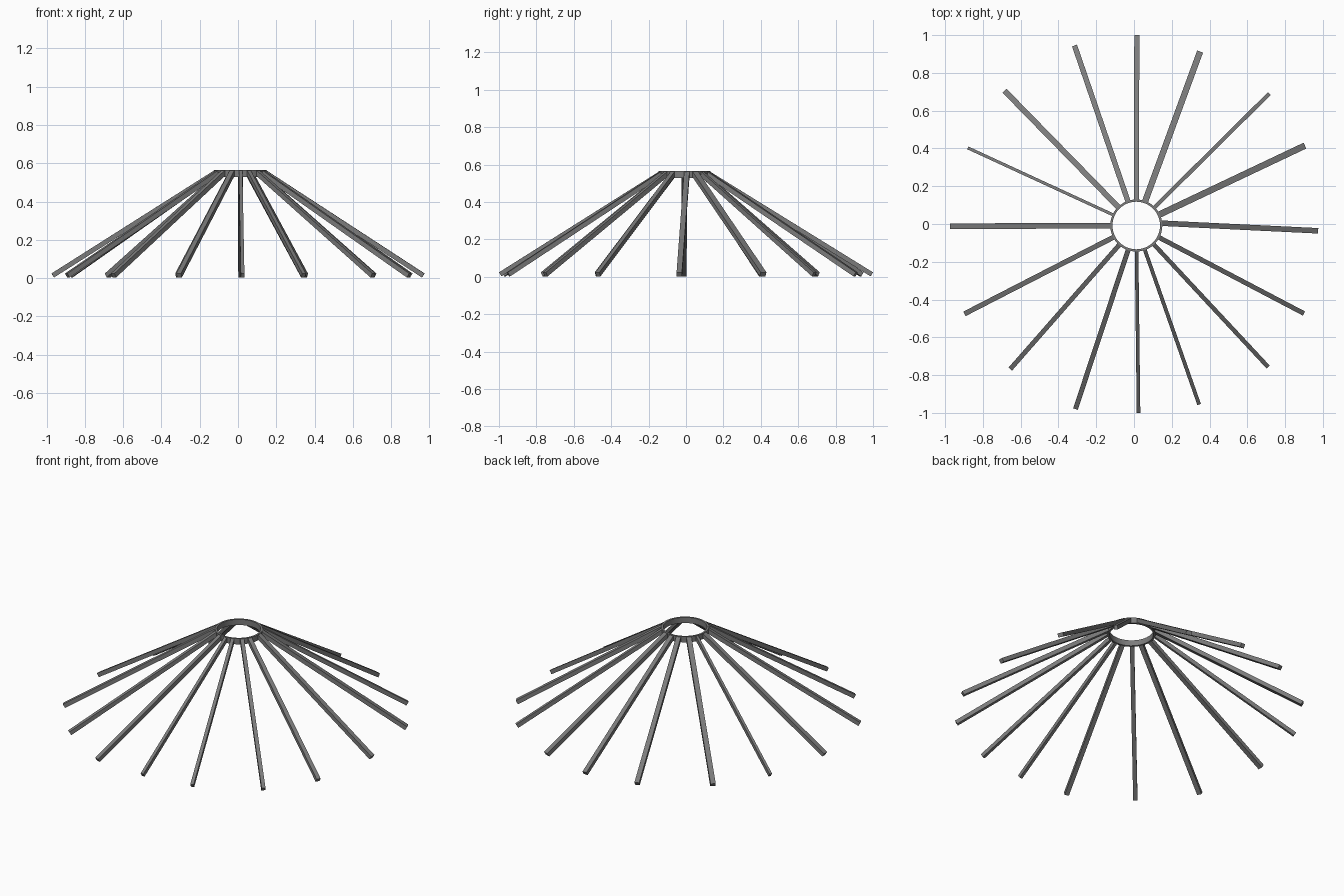
import bpy, bmesh, math
from mathutils import Vector

if "Cube" in bpy.data.objects:
    bpy.data.objects.remove(bpy.data.objects["Cube"])

TOP, CX, CY = 0.565, 0.012, -0.008  # crown height and centre
R_IN, R_OUT = 0.126, 0.138          # crown ring radii
DEPTH = 0.025                       # pole thickness

dark = bpy.data.materials.new("dark_grey")
dark.diffuse_color = (0.2, 0.2, 0.2, 1)
dark.use_nodes = True
dark.node_tree.nodes["Principled BSDF"].inputs["Base Color"].default_value = dark.diffuse_color


def make_object(name, bm):
    bmesh.ops.recalc_face_normals(bm, faces=bm.faces)
    mesh = bpy.data.meshes.new(name)
    bm.to_mesh(mesh)
    bm.free()
    mesh.materials.append(dark)
    obj = bpy.data.objects.new(name, mesh)
    bpy.context.collection.objects.link(obj)
    return obj


# Crown ring: thin vertical band
bm = bmesh.new()
profile = [(R_IN, TOP - 0.036), (R_OUT, TOP - 0.036), (R_OUT, TOP), (R_IN, TOP)]
N = 48
rows = []
for i in range(N):
    a = 2 * math.pi * i / N
    rows.append([bm.verts.new((CX + r * math.cos(a), CY + r * math.sin(a), z))
                 for r, z in profile])
for i in range(N):
    p, q = rows[i], rows[(i + 1) % N]
    for j in range(4):
        k = (j + 1) % 4
        bm.faces.new((p[j], q[j], q[k], p[k]))
ring = make_object("crown_ring", bm)
bpy.context.view_layer.objects.active = ring
ring.select_set(True)
bpy.ops.object.shade_smooth_by_angle(angle=math.radians(30))


# Roof pole: rectangular bar from the crown to a tip, lower end cut square
def pole(index, x, y, width, turn=0.0):
    ang = math.atan2(y - CY, x - CX) + math.radians(turn)
    top_a = Vector((CX + 0.133 * math.cos(ang), CY + 0.133 * math.sin(ang), TOP))
    top_b = Vector((x, y, 0.024))
    d = (top_b - top_a).normalized()
    side = d.cross(Vector((0, 0, 1))).normalized()
    down = -side.cross(d).normalized()
    side *= width / 2
    down *= DEPTH
    # upper end is cut plumb against the ring
    plumb = Vector((0, 0, -DEPTH / math.hypot(d.x, d.y)))
    bm = bmesh.new()
    ends = []
    for p, drop in ((top_a, plumb), (top_b, down)):
        ends.append([bm.verts.new(v) for v in
                     (p - side, p + side, p + side + drop, p - side + drop)])
    a, b = ends
    bm.faces.new(a)
    bm.faces.new(b[::-1])
    for j in range(4):
        k = (j + 1) % 4
        bm.faces.new((a[j], b[j], b[k], a[k]))
    make_object(f"roof_pole_{index:02d}", bm)


# Tip x, tip y, width, shift of the inner end around the ring (degrees)
POLES = [
    (0.015, 1.0, 0.027, 0), (0.35, 0.913, 0.033, 0), (0.716, 0.69, 0.021, 0),
    (0.905, 0.415, 0.034, 0), (0.975, -0.036, 0.029, 7), (0.9, -0.474, 0.025, 0),
    (0.71, -0.757, 0.023, 0), (0.345, -0.956, 0.02, 0), (0.024, -1.0, 0.019, 0),
    (-0.31, -0.98, 0.026, 0), (-0.655, -0.768, 0.025, 0), (-0.898, -0.476, 0.027, 0),
    (-0.975, -0.012, 0.03, 0), (-0.88, 0.403, 0.016, 0), (-0.685, 0.705, 0.03, 0),
    (-0.315, 0.945, 0.028, 0),
]
for i, (x, y, w, turn) in enumerate(POLES, 1):
    pole(i, x, y, w, turn)
